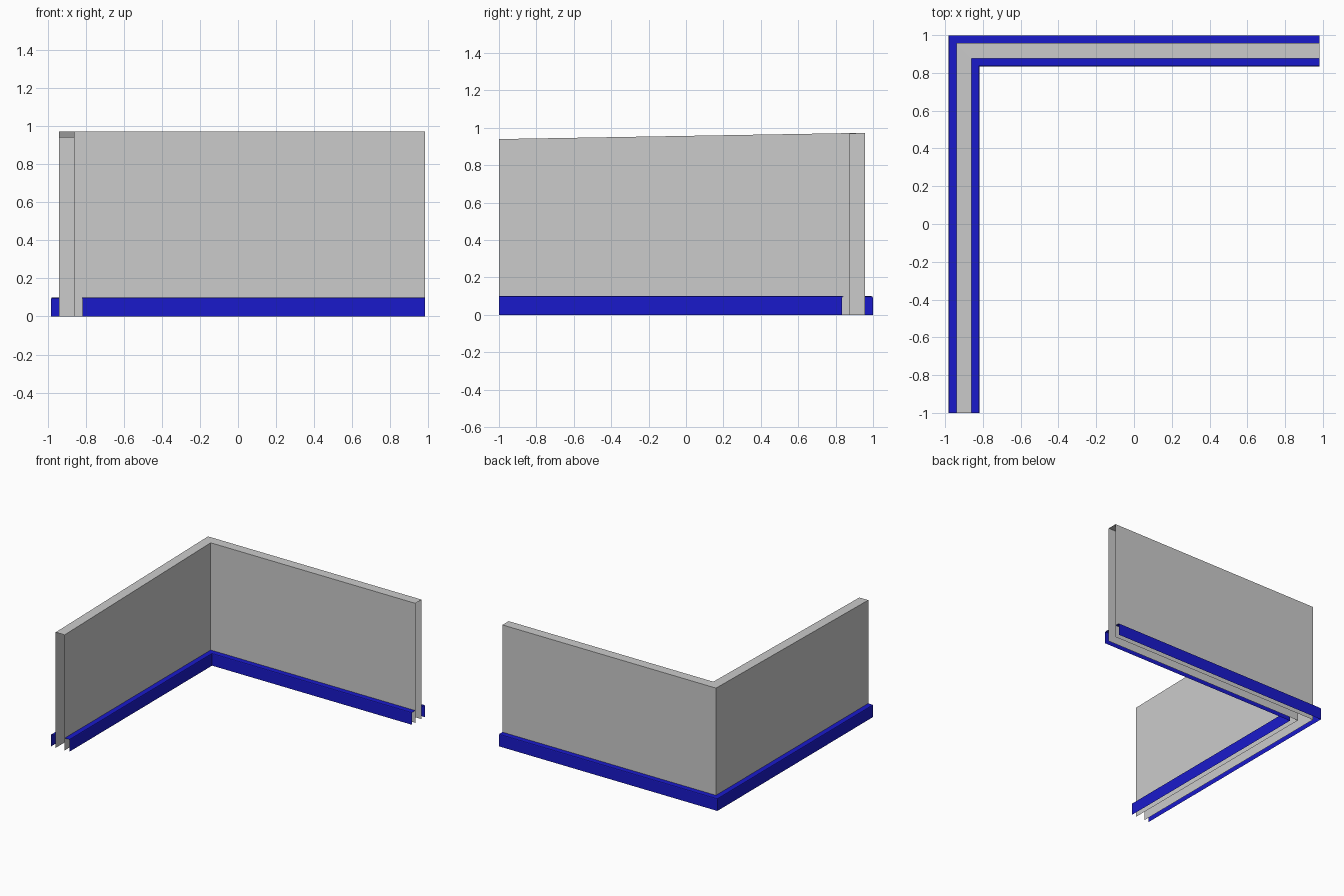
import bpy
import bmesh

if "Cube" in bpy.data.objects:
    bpy.data.objects.remove(bpy.data.objects["Cube"])

CX, CY = -0.90, 0.917        # centre line of the two walls meeting at the corner
FRONT, RIGHT = -1.0, 0.982   # open ends of the L


def sweep(name, profiles, material=None):
    """Sweep an open (offset, z) profile along the mitred L; one profile per station."""
    stations = (
        lambda o: (CX + o, FRONT),
        lambda o: (CX + o, CY - o),
        lambda o: (RIGHT, CY - o),
    )
    bm = bmesh.new()
    rings = [[bm.verts.new((*place(o), z)) for o, z in prof]
             for place, prof in zip(stations, profiles)]
    for a, b in zip(rings, rings[1:]):
        for i in range(len(a) - 1):
            bm.faces.new((a[i], a[i + 1], b[i + 1], b[i]))
    mesh = bpy.data.meshes.new(name)
    bm.to_mesh(mesh)
    bm.free()
    obj = bpy.data.objects.new(name, mesh)
    bpy.context.collection.objects.link(obj)
    if material:
        mesh.materials.append(material)
    return obj


def wall_profile(top, half=0.04):
    return [(-half, 0), (-half, top), (half, top), (half, 0)]


blue = bpy.data.materials.new("blue_trim")
blue.diffuse_color = (0.01, 0.01, 0.6, 1)
blue.use_nodes = True
blue.node_tree.nodes["Principled BSDF"].inputs["Base Color"].default_value = blue.diffuse_color

# Hollow wall shell, its top falling slightly toward the front end
sweep("wall", [wall_profile(0.94), wall_profile(0.972), wall_profile(0.972)])

# Baseboard shells on both sides, with a softened top edge
outer = [(-0.082, 0), (-0.082, 0.093), (-0.080, 0.098), (-0.075, 0.1), (-0.04, 0.1)]
inner = [(-o, z) for o, z in reversed(outer)]
sweep("outer_baseboard", [outer] * 3, blue)
sweep("inner_baseboard", [inner] * 3, blue)
